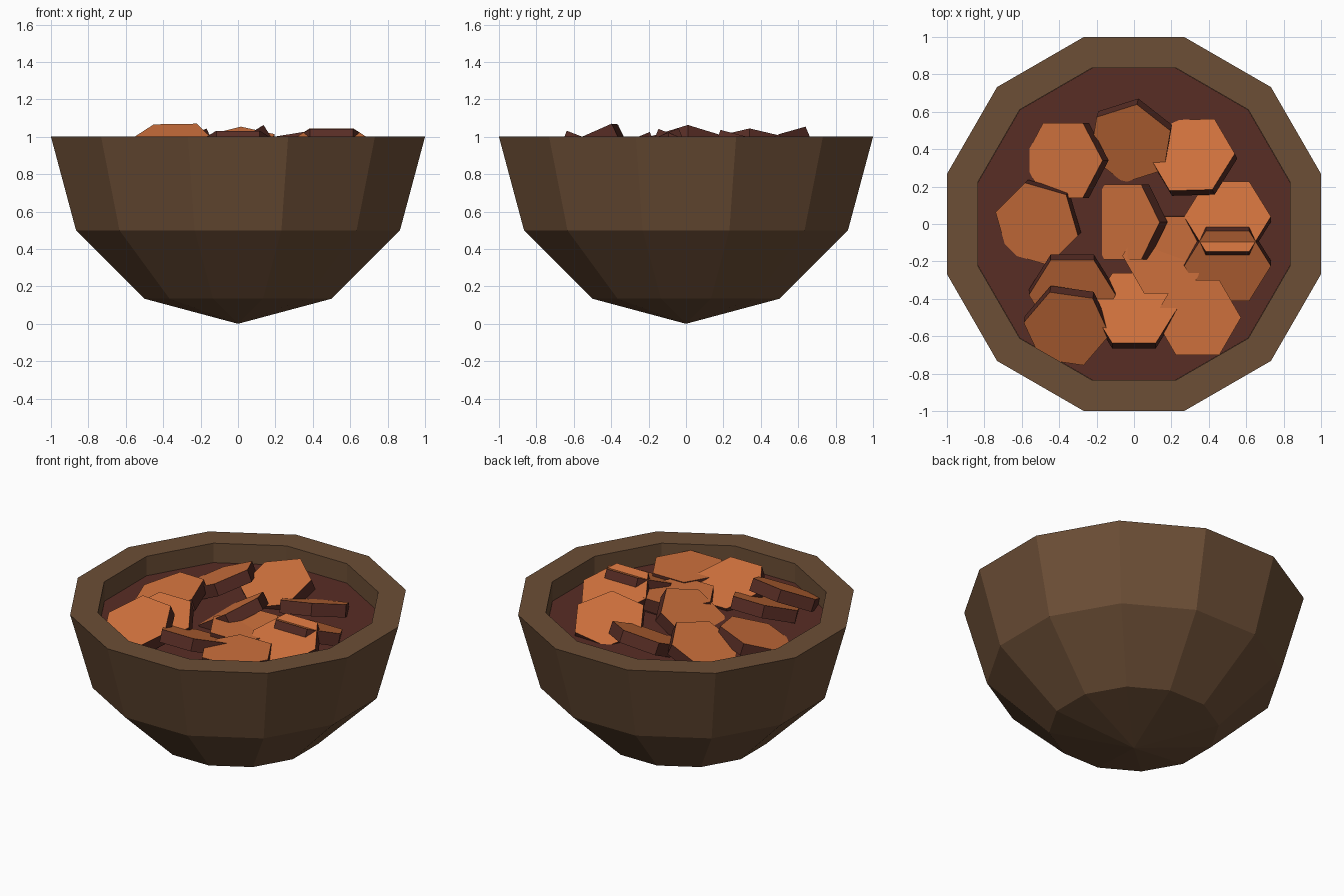
import bpy, bmesh, math
from mathutils import Matrix, Vector

if "Cube" in bpy.data.objects:
    bpy.data.objects.remove(bpy.data.objects["Cube"])


def srgb(r, g, b):
    return tuple(((c / 255 + 0.055) / 1.055) ** 2.4 for c in (r, g, b)) + (1.0,)


def material(name, rgb):
    m = bpy.data.materials.new(name)
    m.diffuse_color = srgb(*rgb)
    m.use_nodes = True
    m.node_tree.nodes["Principled BSDF"].inputs["Base Color"].default_value = m.diffuse_color
    return m


wood = material("bowl brown", (108, 78, 54))
broth = material("dark broth", (88, 45, 37))
flesh = material("slice orange", (205, 112, 60))


def add_object(name, bm, mats):
    bmesh.ops.recalc_face_normals(bm, faces=bm.faces)
    me = bpy.data.meshes.new(name)
    bm.to_mesh(me)
    bm.free()
    for m in mats:
        me.materials.append(m)
    ob = bpy.data.objects.new(name, me)
    bpy.context.collection.objects.link(ob)
    return ob


SIDES = 12


def ring(bm, flat_radius, z):
    """Twelve-sided ring with flat sides at a given distance from the axis."""
    r = flat_radius / math.cos(math.pi / SIDES)
    return [bm.verts.new((r * math.cos((k + 0.5) * math.tau / SIDES),
                          r * math.sin((k + 0.5) * math.tau / SIDES), z))
            for k in range(SIDES)]


# Bowl: half sphere outside, straight inner wall
bm = bmesh.new()
profile = [(0.5, 0.134), (0.866, 0.5), (1.0, 1.0), (0.835, 1.0), (0.835, 0.8)]
rings = [ring(bm, r, z) for r, z in profile]
for a, b in zip(rings, rings[1:]):
    for k in range(SIDES):
        j = (k + 1) % SIDES
        bm.faces.new((a[k], a[j], b[j], b[k]))
tip = bm.verts.new((0, 0, 0))
for k in range(SIDES):
    bm.faces.new((tip, rings[0][(k + 1) % SIDES], rings[0][k]))
bm.faces.new(rings[-1])
add_object("bowl", bm, [wood])

# Broth surface
bm = bmesh.new()
bmesh.ops.contextual_create(bm, geom=ring(bm, 0.834, 0.87))
soup = add_object("broth", bm, [broth])
if soup.data.polygons[0].normal.z < 0:
    soup.data.flip_normals()

# Slices: top centre x, y, z, lean direction (deg), tilt (deg), spin (deg)
slices = [
    (-0.38, 0.34, 0.95, 180, 24, 0),
    (-0.02, 0.43, 0.96, 255, 24, 20),
    (0.31, 0.37, 0.95, 115, 22, 0),
    (-0.52, 0.00, 0.93, 225, 17, 45),
    (-0.06, 0.01, 0.94, 180, 32, 0),
    (0.50, 0.04, 0.97, 90, 21, 0),
    (0.50, -0.225, 0.97, 270, 22, 0),
    (0.18, -0.16, 0.955, 250, 4, 0),
    (0.17, -0.17, 0.955, 0, 0, 0),
    (0.34, -0.50, 0.96, 0, 0, 0),
    (0.00, -0.45, 0.96, 90, 21, 0),
    (-0.33, -0.38, 0.95, 270, 22, 0),
    (-0.36, -0.56, 0.98, 260, 26, -8),
]
R, THICK = 0.232, 0.08
for i, (x, y, z, lean, tilt, spin) in enumerate(slices, 1):
    bm = bmesh.new()
    bmesh.ops.create_cone(bm, cap_ends=True, segments=6, radius1=R, radius2=R, depth=THICK,
                          matrix=Matrix.Translation((0, 0, -THICK / 2)) @ Matrix.Rotation(math.radians(30), 4, 'Z'))
    # make a corner point along +x whatever the primitive's start angle
    v = bm.verts[:][0].co
    a0 = math.atan2(v.y, v.x)
    bmesh.ops.rotate(bm, verts=bm.verts, matrix=Matrix.Rotation(-a0 + math.radians(spin), 3, 'Z'))
    # orange cut faces, dark rind
    for f in bm.faces:
        f.material_index = 0 if len(f.verts) == 6 else 1
    d = Vector((math.cos(math.radians(lean)), math.sin(math.radians(lean)), 0))
    axis = Vector((0, 0, 1)).cross(d)
    bm.transform(Matrix.Translation((x, y, z)) @ Matrix.Rotation(math.radians(tilt), 4, axis))
    add_object(f"slice_{i:02d}", bm, [flesh, broth])
